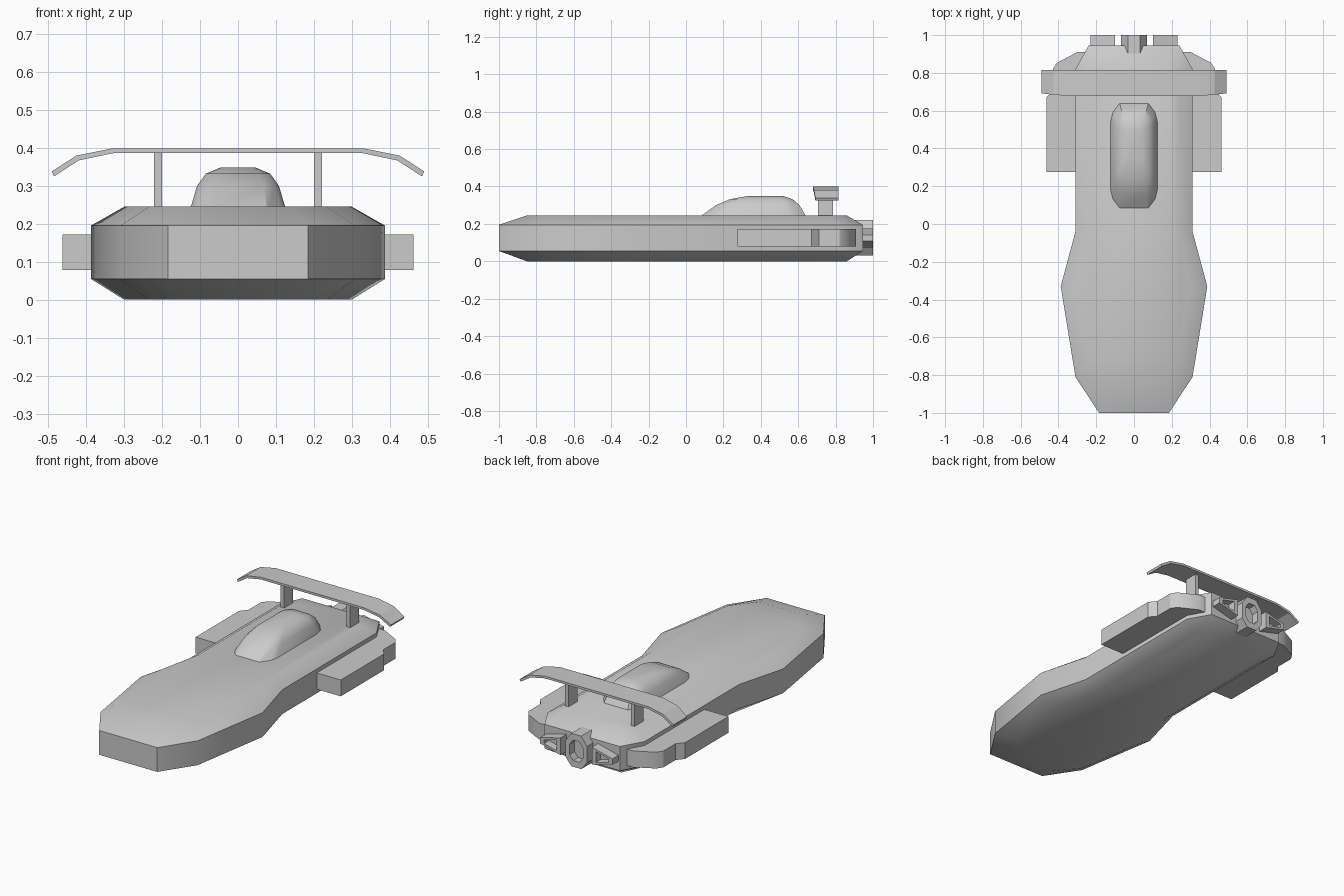
import bpy, bmesh, math

if "Cube" in bpy.data.objects:
    bpy.data.objects.remove(bpy.data.objects["Cube"])


def loft(name, rings, angle=None):
    """Skin a list of equal-length point rings and cap both ends."""
    bm = bmesh.new()
    vs = [[bm.verts.new(p) for p in r] for r in rings]
    n = len(rings[0])
    for a, b in zip(vs, vs[1:]):
        for i in range(n):
            j = (i + 1) % n
            bm.faces.new((a[i], a[j], b[j], b[i]))
    bm.faces.new(vs[0])
    bm.faces.new(vs[-1])
    bmesh.ops.recalc_face_normals(bm, faces=bm.faces)
    me = bpy.data.meshes.new(name)
    bm.to_mesh(me)
    bm.free()
    ob = bpy.data.objects.new(name, me)
    bpy.context.collection.objects.link(ob)
    if angle:
        bpy.ops.object.select_all(action='DESELECT')
        ob.select_set(True)
        bpy.context.view_layer.objects.active = ob
        bpy.ops.object.shade_smooth_by_angle(angle=math.radians(angle))
    return ob


def sym(half):
    """Close a half outline by mirroring it in x."""
    return half + [(-x, y) for x, y in reversed(half)]


def level(outline, z):
    return [(x, y, z) for x, y in outline]


def scaled(pts, s):
    cx = (min(p[0] for p in pts) + max(p[0] for p in pts)) / 2
    cz = (min(p[1] for p in pts) + max(p[1] for p in pts)) / 2
    return [(cx + (x - cx) * s, cz + (z - cz) * s) for x, z in pts]


def nozzle(name, section, y0):
    """Hollow exhaust with the given x-z section, opening at y = 1."""
    inner = scaled(section, 0.62)
    steps = [(section, y0), (section, 1.0), (inner, 1.0), (inner, 0.955)]
    return loft(name, [[(x, y, z) for x, z in s] for s, y in steps])


# Hull: vertical rim with chamfered deck and underside
rim = sym([(0.185, -1), (0.31, -0.81), (0.388, -0.33),
           (0.31, -0.04), (0.31, 0.82), (0.24, 0.945)])
deck = sym([(0.13, -0.85), (0.235, -0.72), (0.30, -0.33),
            (0.235, -0.02), (0.235, 0.77), (0.19, 0.86)])
loft("hull", [level(deck, 0), level(rim, 0.055),
              level(rim, 0.195), level(deck, 0.245)], 40)

# Canopy: stacked rounded outlines
canopy = []
for z, w, y0, y1, c in [(0.235, 0.127, 0.07, 0.645, 0.05),
                        (0.30, 0.108, 0.16, 0.607, 0.04),
                        (0.332, 0.085, 0.235, 0.57, 0.03),
                        (0.349, 0.045, 0.33, 0.52, 0.015)]:
    half = [(w - c, y0), (w - c * 0.25, y0 + c), (w, y0 + 2 * c),
            (w, y1 - 2 * c), (w - c * 0.25, y1 - c), (w - c, y1)]
    canopy.append(level(sym(half), z))
loft("canopy", canopy, 30)

# Rear wing: drooping tips, slightly narrower at the ends
wing = []
for x, z, y0 in [(0.485, 0.325, 0.692), (0.42, 0.367, 0.684),
                 (0.33, 0.386, 0.678)]:
    t = 0.013
    dx = 0.006 if z < 0.38 else 0
    wing.append([(x, y0, z), (x, 0.815, z),
                 (x + dx, 0.815, z + t), (x + dx, y0, z + t)])
wing += [[(-x, y, z) for x, y, z in r] for r in reversed(wing)]
loft("rear_wing", wing, 20)

for s, side in ((1, "right"), (-1, "left")):
    # Wing struts
    strut = [(s * 0.2, 0.705), (s * 0.222, 0.705),
             (s * 0.222, 0.785), (s * 0.2, 0.785)]
    loft("wing_strut_" + side, [level(strut, 0.23), level(strut, 0.39)])
    # Side pods with stepped, rounded tails
    pod = [(0.28, 0.275), (0.463, 0.275), (0.463, 0.67), (0.43, 0.71),
           (0.43, 0.82), (0.408, 0.853), (0.30, 0.91), (0.24, 0.91)]
    pod = [(s * x, y) for x, y in pod]
    loft("side_pod_" + side, [level(pod, 0.078), level(pod, 0.172)], 30)
    # Outer exhausts, tapering outwards
    wedge = [(s * 0.10, 0.075), (s * 0.23, 0.108),
             (s * 0.23, 0.142), (s * 0.10, 0.175)]
    nozzle("outer_exhaust_" + side, wedge, 0.90)

# Tall central exhaust
octagon = sym([(0.032, 0.03), (0.068, 0.075), (0.068, 0.17), (0.032, 0.22)])
nozzle("centre_exhaust", octagon, 0.89)
